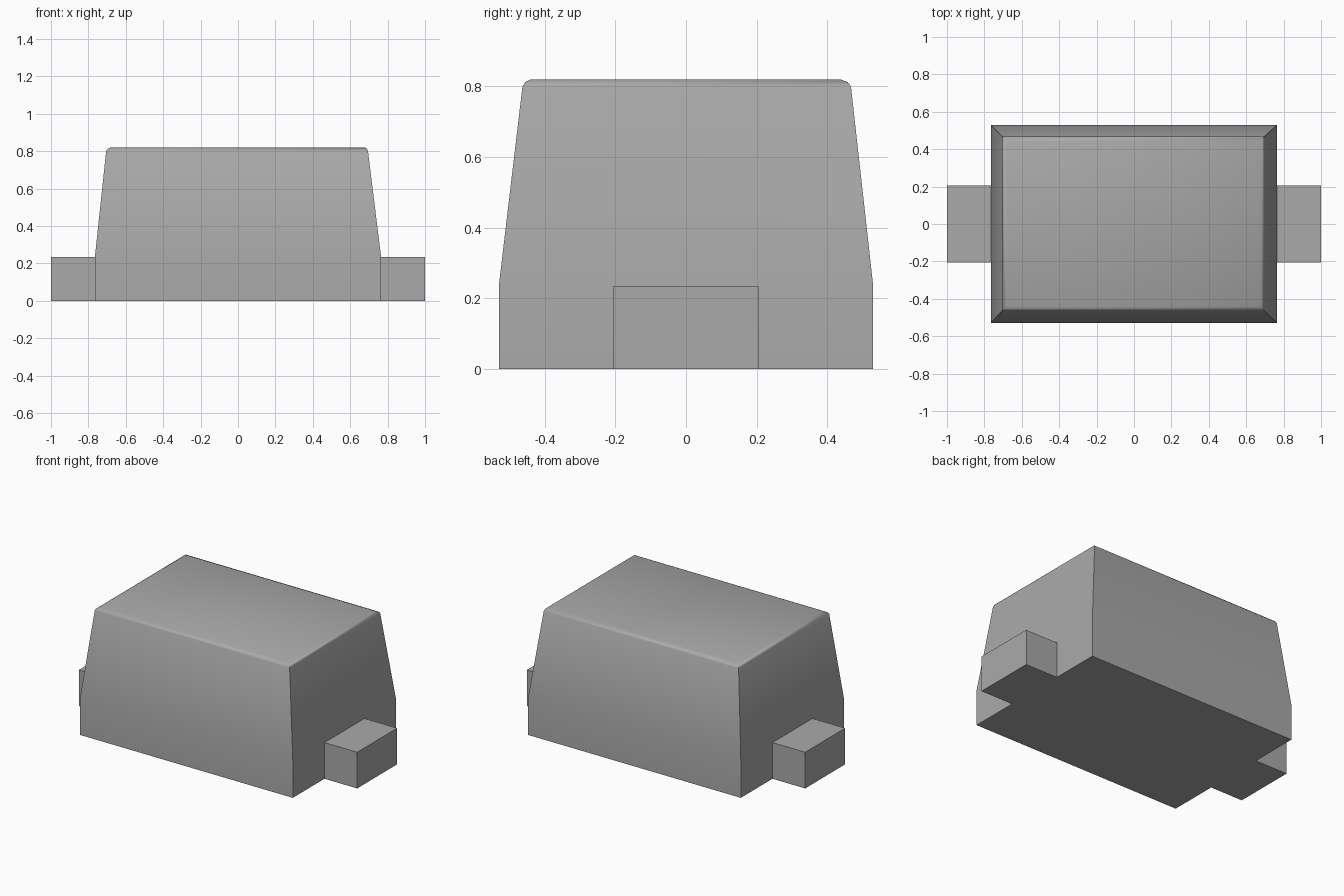
import bpy, bmesh, math

old = bpy.data.objects.get("Cube")
if old:
    bpy.data.objects.remove(old)

# One plain grey for every part
grey = bpy.data.materials.new("grey")
grey.use_nodes = True
colour = (0.4, 0.4, 0.4, 1)
grey.diffuse_color = colour
grey.node_tree.nodes["Principled BSDF"].inputs["Base Color"].default_value = colour


def loft(name, sections):
    """Closed solid through rectangles (x0, x1, y0, y1, z)."""
    bm = bmesh.new()
    rings = []
    for x0, x1, y0, y1, z in sections:
        corners = ((x0, y0), (x1, y0), (x1, y1), (x0, y1))
        rings.append([bm.verts.new((x, y, z)) for x, y in corners])
    for low, high in zip(rings, rings[1:]):
        for i in range(4):
            j = (i + 1) % 4
            bm.faces.new((low[i], low[j], high[j], high[i]))
    bm.faces.new(rings[0][::-1])
    bm.faces.new(rings[-1])
    bmesh.ops.recalc_face_normals(bm, faces=bm.faces)
    mesh = bpy.data.meshes.new(name)
    bm.to_mesh(mesh)
    bm.free()
    mesh.materials.append(grey)
    obj = bpy.data.objects.new(name, mesh)
    bpy.context.collection.objects.link(obj)
    return obj


# Body: straight skirt, tapered walls, small softened rim
body = loft("body", [
    (-0.765, 0.765, -0.53, 0.53, 0),
    (-0.765, 0.765, -0.53, 0.53, 0.235),
    (-0.705, 0.695, -0.463, 0.467, 0.8),
    (-0.697, 0.69, -0.455, 0.458, 0.812),
    (-0.68, 0.68, -0.44, 0.438, 0.82),
])
bpy.context.view_layer.objects.active = body
body.select_set(True)
bpy.ops.object.shade_smooth_by_angle(angle=math.radians(50))

# End terminals
loft("left_terminal", [(0.765, 1, -0.205, 0.205, z) for z in (0, 0.235)])
loft("right_terminal", [(-1, -0.765, -0.205, 0.205, z) for z in (0, 0.235)])
